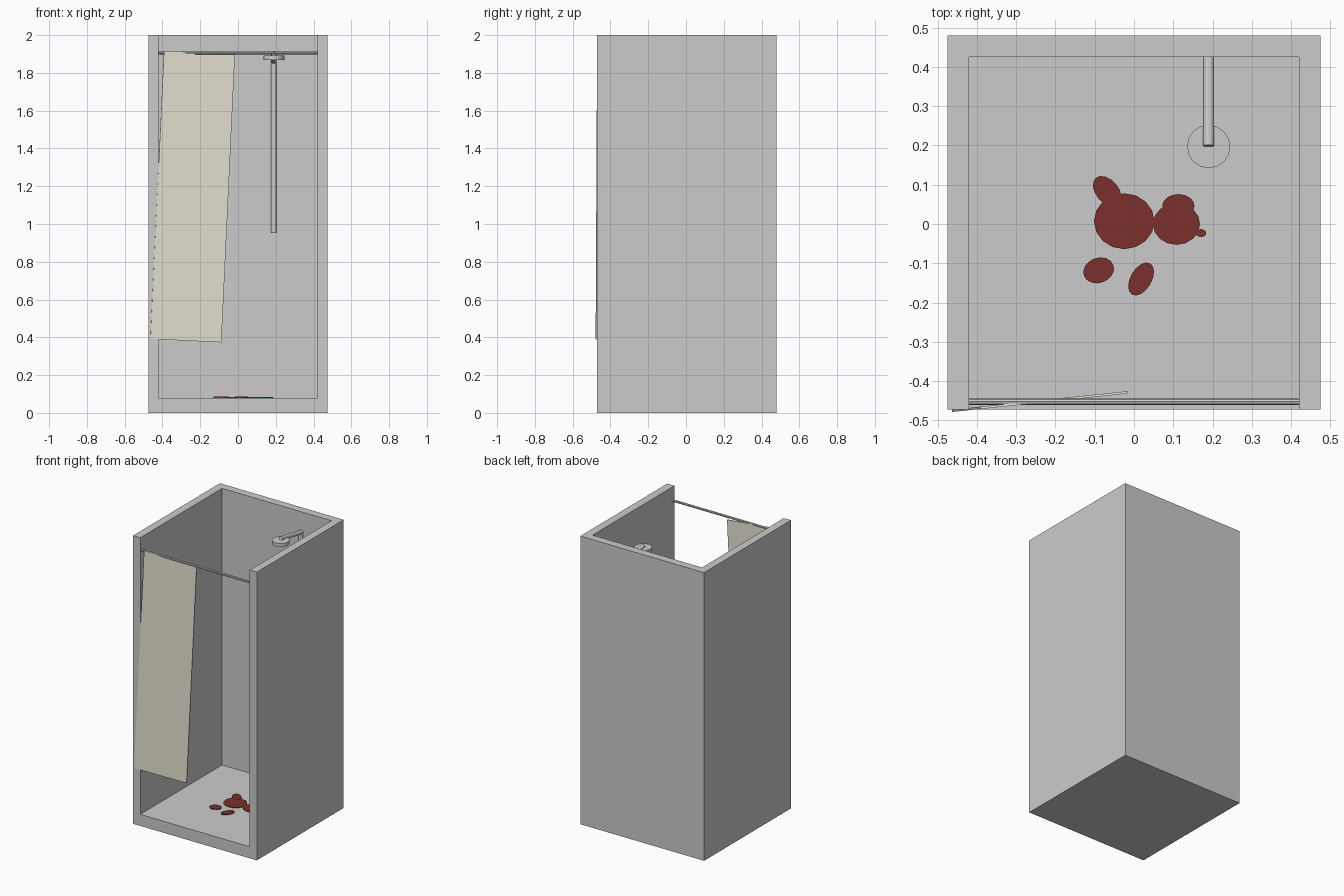
import bpy
from math import radians
from mathutils import Vector

if "Cube" in bpy.data.objects:
    bpy.data.objects.remove(bpy.data.objects["Cube"])


def material(name, rgb):
    m = bpy.data.materials.new(name)
    m.diffuse_color = (*rgb, 1)
    m.use_nodes = True
    m.node_tree.nodes["Principled BSDF"].inputs["Base Color"].default_value = m.diffuse_color
    return m


def box(name, lo, hi):
    lo, hi = Vector(lo), Vector(hi)
    bpy.ops.mesh.primitive_cube_add(size=1, location=(lo + hi) / 2)
    ob = bpy.context.object
    ob.name = name
    ob.scale = hi - lo
    return ob


def tube(name, a, b, r, sides):
    a, b = Vector(a), Vector(b)
    bpy.ops.mesh.primitive_cylinder_add(vertices=sides, radius=r, depth=(b - a).length,
                                        location=(a + b) / 2)
    ob = bpy.context.object
    ob.name = name
    ob.rotation_euler = (b - a).to_track_quat('Z', 'Y').to_euler()
    return ob


# Stall: solid block hollowed from the top and front
stall = box("stall", (-0.475, -0.472, 0), (0.475, 0.48, 2))
cutter = box("stall_cutter", (-0.42, -0.7, 0.08), (0.42, 0.425, 2.3))
cutter.hide_render = True
cutter.hide_viewport = False
cutter.display_type = 'WIRE'
mod = stall.modifiers.new("hollow", 'BOOLEAN')
mod.operation = 'DIFFERENCE'
mod.solver = 'EXACT'
mod.object = cutter
bpy.context.view_layer.objects.active = stall
bpy.ops.object.modifier_apply(modifier=mod.name)
bpy.data.objects.remove(cutter)

# Curtain rail
tube("curtain_rail", (-0.42, -0.452, 1.906), (0.42, -0.452, 1.906), 0.008, 8)

# Curtain: a thin sheet hanging slightly askew
curtain = box("curtain", (-0.429, -0.455, 0.3815), (-0.051, -0.449, 1.9085))
curtain.rotation_euler = (0, radians(2.7), radians(6))
curtain.data.materials.append(material("cloth", (0.8, 0.77, 0.65)))

# Shower pipe, arm and head
tube("shower_pipe", (0.19, 0.418, 0.955), (0.19, 0.418, 1.86), 0.014, 12)
tube("shower_arm", (0.19, 0.199, 1.902), (0.19, 0.425, 1.86), 0.014, 12)
tube("shower_head", (0.19, 0.197, 1.868), (0.19, 0.197, 1.892), 0.055, 16)

# Floor stains: flat ellipses (x, y, half length, half width, angle)
red = material("stain", (0.2, 0.03, 0.025))
stains = [(-0.025, 0.007, 0.077, 0.071, 0), (0.108, 0.0, 0.06, 0.053, 0),
          (0.113, 0.046, 0.041, 0.03, 0), (0.17, -0.023, 0.014, 0.01, 0),
          (-0.068, 0.083, 0.045, 0.029, -50), (-0.09, -0.118, 0.04, 0.032, 20),
          (0.018, -0.14, 0.046, 0.027, 60)]
for i, (x, y, a, b, ang) in enumerate(stains):
    s = tube(f"floor_stain_{i + 1}", (x, y, 0.078), (x, y, 0.084 + i * 0.0003), 1, 16)
    s.scale = (a, b, 1)
    s.rotation_euler = (0, 0, radians(ang))
    s.data.materials.append(red)
